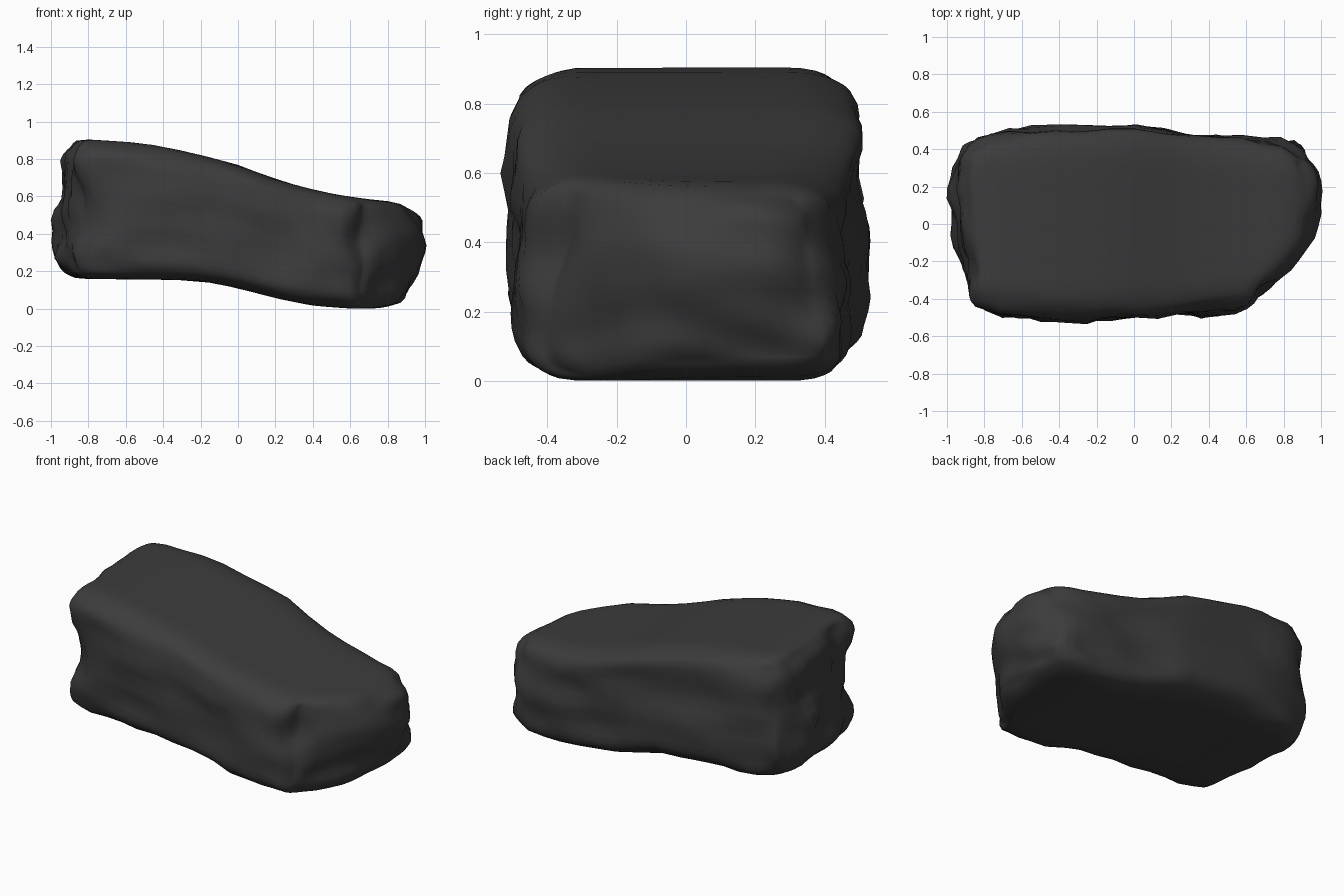
import bpy, bmesh, math
from mathutils import Vector, noise

cube = bpy.data.objects.get("Cube")
if cube:
    bpy.data.objects.remove(cube, do_unlink=True)


def curve(points, t):
    """Value at t along a profile given as (position, value) pairs."""
    if t <= points[0][0]:
        return points[0][1]
    for (a, va), (b, vb) in zip(points, points[1:]):
        if t <= b:
            return va + (vb - va) * (t - a) / (b - a)
    return points[-1][1]


# Profiles of the slab: upper and lower lines along x, plan outline
TOP = [(-1, .9), (-.8, .905), (-.5, .885), (-.25, .835), (0, .77), (.2, .69),
       (.4, .635), (.6, .595), (.85, .57), (1, .54)]
BOTTOM = [(-1, .16), (-.4, .155), (-.2, .15), (0, .11), (.2, .055), (.4, .015),
          (.6, 0), (.75, 0), (.9, .03), (1, .06)]
FRONT = [(-1, -.41), (-.85, -.45), (-.68, -.5), (-.22, -.52), (.1, -.49), (.5, -.48),
         (.7, -.44)]
BACK = [(-1, .42), (-.75, .49), (-.3, .515), (.05, .53), (.36, .475), (.68, .47), (1, .41)]
LEFT = [(-.5, -.95), (-.24, -.94), (-.1, -.97), (.1, -.98), (.25, -1.0), (.5, -.95)]
RIGHT = [(-.5, .7), (-.36, .78), (-.27, .86), (-.12, .96), (.12, .99), (.3, 1), (.5, .97)]
# Inward steps up the broken ends, from bottom to top
LEFT_STEPS = [(0, .06), (.17, 0), (.33, .04), (.46, .015), (.62, .07), (.83, .04), (1, .07)]
RIGHT_STEPS = [(0, .08), (.2, .055), (.4, .02), (.65, 0), (.85, .03), (1, .05)]

# Chipped hollows: centre, reach, inward push
DENTS = [((-.88, -.43, .5), .2, (.08, .07, 0)),
         ((.68, -.42, .38), .14, (-.05, .06, 0)),
         ((.15, -.5, .3), .2, (0, .03, 0)),
         ((.3, .5, .25), .2, (0, -.04, 0)),
         ((-.9, -.3, .24), .12, (.03, .03, 0))]

HALF = Vector((1, .5, .38))
ROUND = Vector((.15, .16, .115))


def shape(co):
    # Rounded box, with more points gathered near the edges
    p = Vector([math.sin(c * math.pi / 2) * h for c, h in zip(co, HALF)])
    core = Vector([max(r - h, min(h - r, c)) for c, h, r in zip(p, HALF, ROUND)])
    d = Vector([(a - b) / r for a, b, r in zip(p, core, ROUND)]).normalized()
    p = core + Vector([a * r for a, r in zip(d, ROUND)])

    # Bend the box into the slab outline
    u, v, w = (p.x + 1) / 2, p.y + .5, (p.z / HALF.z + 1) / 2
    left, right = curve(LEFT, p.y), curve(RIGHT, p.y)
    x = left + u * (right - left)
    y = curve(FRONT, x) * (1 - v) + curve(BACK, x) * v
    z = curve(BOTTOM, x) * (1 - w) + curve(TOP, x) * w
    # Sides lean in toward the top, most of all at the low end
    y *= 1 - (.03 + .1 * max(0, min(1, x))) * max(0, w - .5) * 2
    q = Vector((x, y, z))

    # Rough broken sides and stepped ends
    side = Vector((d.x, d.y, 0))
    bump = noise.noise(q * 4.2) * .035 + noise.noise(q * 9) * .035
    q += side * bump
    q.x -= d.x * curve(RIGHT_STEPS if d.x > 0 else LEFT_STEPS, w)
    for centre, reach, push in DENTS:
        fall = max(0, 1 - (q - Vector(centre)).length / reach)
        q += Vector(push) * fall * side.length
    return q


# Rock slab
bm = bmesh.new()
bmesh.ops.create_cube(bm, size=2)
bmesh.ops.subdivide_edges(bm, edges=bm.edges[:], cuts=19, use_grid_fill=True)
for vert in bm.verts:
    vert.co = shape(vert.co)
bmesh.ops.smooth_vert(bm, verts=bm.verts[:], factor=.3, use_axis_x=True,
                      use_axis_y=True, use_axis_z=True)
bmesh.ops.recalc_face_normals(bm, faces=bm.faces[:])
for face in bm.faces:
    face.smooth = True

mesh = bpy.data.meshes.new("rock_slab")
bm.to_mesh(mesh)
bm.free()
rock = bpy.data.objects.new("rock_slab", mesh)
bpy.context.collection.objects.link(rock)

# Dark stone
stone = bpy.data.materials.new("dark_stone")
stone.use_nodes = True
colour = (.045, .045, .045, 1)
stone.diffuse_color = colour
bsdf = stone.node_tree.nodes["Principled BSDF"]
bsdf.inputs["Base Color"].default_value = colour
bsdf.inputs["Roughness"].default_value = .9
mesh.materials.append(stone)
